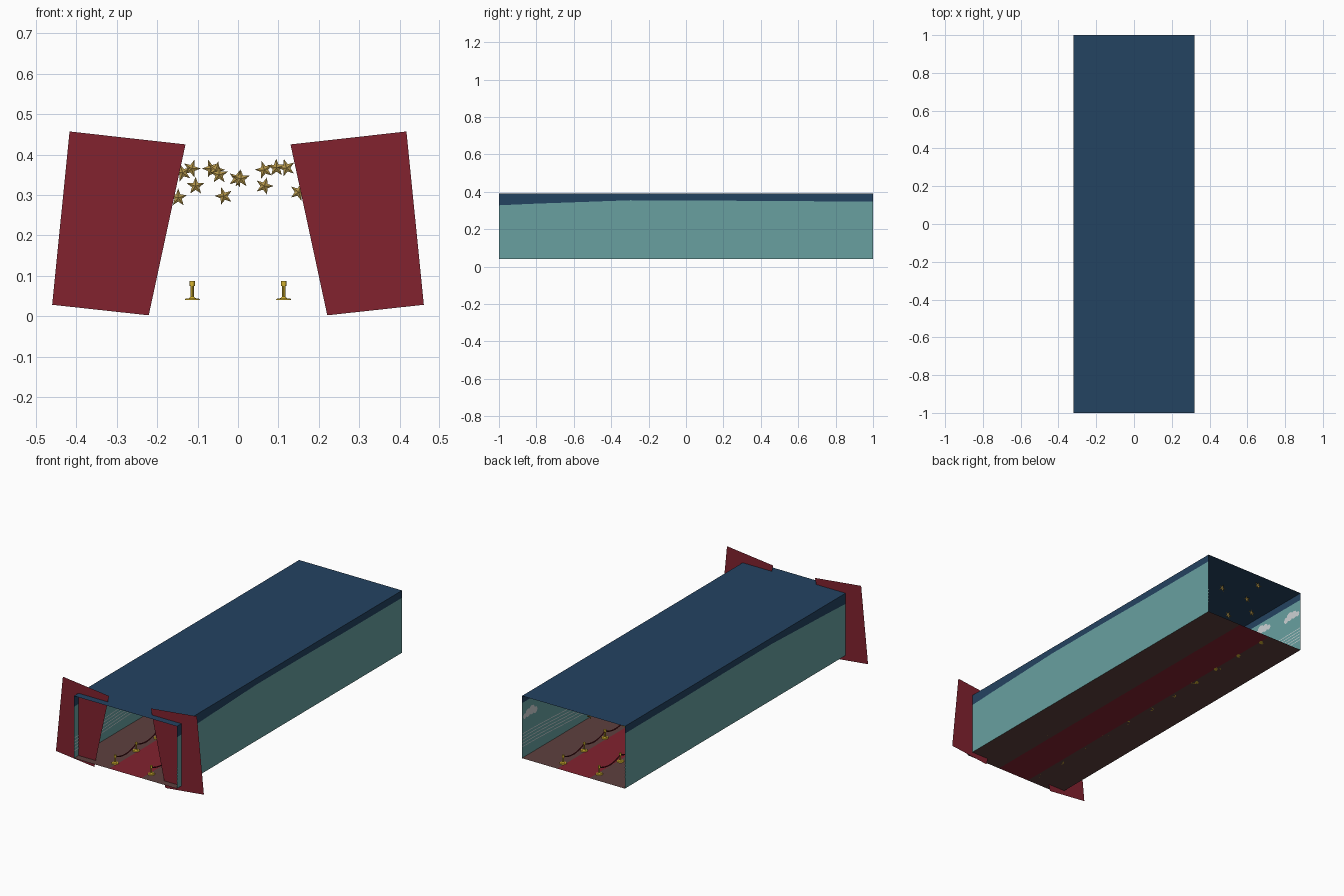
import bpy, bmesh, math
from mathutils import Matrix, Vector

if "Cube" in bpy.data.objects:
    bpy.data.objects.remove(bpy.data.objects["Cube"])

def mat(name, rgb):
    m = bpy.data.materials.new(name)
    lin = [((c / 255 + 0.055) / 1.055) ** 2.4 for c in rgb]
    m.diffuse_color = (*lin, 1)
    m.use_nodes = True
    m.node_tree.nodes["Principled BSDF"].inputs["Base Color"].default_value = m.diffuse_color
    return m

NAVY = mat("navy", (36, 67, 97))
TEAL = mat("teal", (104, 160, 160))
RED = mat("curtain red", (130, 34, 47))
FLOOR = mat("brown floor", (94, 64, 62))
GOLD = mat("bright gold", (214, 180, 48))
STAR = mat("dull gold", (182, 152, 76))
ROPE = mat("dark red rope", (100, 20, 32))
PALE = mat("pale grey", (205, 210, 212))

def finish(name, bm, *mats):
    me = bpy.data.meshes.new(name)
    bm.to_mesh(me)
    bm.free()
    for m in mats:
        me.materials.append(m)
    ob = bpy.data.objects.new(name, me)
    bpy.context.collection.objects.link(ob)
    return ob

def poly(bm, pts, mi=0):
    f = bm.faces.new([bm.verts.new(p) for p in pts])
    f.material_index = mi
    return f

def sheet(name, x0, x1, z, m):
    bm = bmesh.new()
    poly(bm, [(x0, -1, z), (x1, -1, z), (x1, 1, z), (x0, 1, z)])
    return finish(name, bm, m)

W, Z0, Z1 = 0.32, 0.04, 0.39

# Roof, floor and carpet sheets
sheet("roof", -W, W, Z1, NAVY)
sheet("floor_left", -W, -0.1, Z0, FLOOR)
sheet("floor_right", 0.1, W, Z0, FLOOR)
sheet("carpet", -0.1, 0.1, Z0, RED)

# Walls with a wavy navy upper band
band = [(-1, .328), (-.8, .337), (-.6, .344), (-.3, .355), (.1, .354), (.5, .35), (1, .349)]
for s, side in ((-1, "left"), (1, "right")):
    bm = bmesh.new()
    for (ya, za), (yb, zb) in zip(band, band[1:]):
        x = s * W
        poly(bm, [(x, ya, Z0), (x, yb, Z0), (x, yb, zb), (x, ya, za)], 0)
        poly(bm, [(x, ya, za), (x, yb, zb), (x, yb, Z1), (x, ya, Z1)], 1)
    bmesh.ops.remove_doubles(bm, verts=bm.verts, dist=1e-5)
    finish(side + "_wall", bm, TEAL, NAVY)

    # Five wavy pale lines along the inside of the wall
    bm = bmesh.new()
    N = 48
    wave = lambda y: 0.022 * (1 + math.cos(math.pi * 1.5 * (y - 1))) / 2
    for k in range(5):
        z = 0.08 + 0.018 * k
        for i in range(N):
            ya, yb = -1 + 2 * i / N, -1 + 2 * (i + 1) / N
            za, zb = z + wave(ya), z + wave(yb)
            x = s * (W - 0.002)
            poly(bm, [(x, ya, za), (x, yb, zb), (x, yb, zb + .004), (x, ya, za + .004)])
    finish(side + "_wall_lines", bm, PALE)

    # Flat clouds on the inside of the wall, made of overlapping discs
    bm = bmesh.new()
    for n, cy in enumerate((-.7, -.25, .2, .69, .93)):
        cz = 0.27 + 0.025 * (n % 2)
        for j, (dy, dz, r) in enumerate(((-.045, 0, .018), (-.015, .012, .026), (.02, .008, .023), (.05, 0, .015))):
            x = s * (W - 0.003 - 0.0003 * j)
            poly(bm, [(x, cy + dy + r * math.cos(a * math.pi / 6), cz + dz + r * math.sin(a * math.pi / 6))
                      for a in range(12)])
    finish(side + "_clouds", bm, PALE)

# Flat drawn-back curtains just behind the front opening
curtain = [(.417, .457), (.13, .425), (.145, .385), (.154, .335), (.185, .267), (.235, .2),
           (.263, .172), (.232, .112), (.223, .06), (.221, .002), (.46, .028)]
for s, side in ((-1, "left"), (1, "right")):
    bm = bmesh.new()
    f = poly(bm, [(s * x, -0.96, z) for x, z in curtain])
    bmesh.ops.triangulate(bm, faces=[f])
    finish(side + "_curtain", bm, RED)

# Rope posts: base, pole and knob, with sagging ropes between
ys = [-0.93 + 0.186 * i for i in range(11)]
def cone(bm, x, y, z0, z1, r0, r1, n=12):
    bmesh.ops.create_cone(bm, cap_ends=True, segments=n, radius1=r0, radius2=r1, depth=z1 - z0,
                          matrix=Matrix.Translation((x, y, (z0 + z1) / 2)))

for s, side in ((-1, "left"), (1, "right")):
    x = s * 0.113
    bm = bmesh.new()
    for y in ys:
        cone(bm, x, y, Z0, .043, .019, .017)
        cone(bm, x, y, .043, .048, .01, .004)
        cone(bm, x, y, .043, .076, .004, .004, 8)
        cone(bm, x, y, .075, .087, .0065, .0065)
    finish(side + "_rope_posts", bm, GOLD)

    cu = bpy.data.curves.new(side + "_ropes", 'CURVE')
    cu.dimensions = '3D'
    cu.bevel_depth = 0.0032
    cu.bevel_resolution = 1
    for ya, yb in zip(ys, ys[1:]):
        sp = cu.splines.new('POLY')
        sp.points.add(8)
        for i, p in enumerate(sp.points):
            t = i / 8
            p.co = (x, ya + (yb - ya) * t, .078 - .022 * 4 * t * (1 - t), 1)
    cu.materials.append(ROPE)
    bpy.context.collection.objects.link(bpy.data.objects.new(side + "_ropes", cu))

# Faceted five-pointed stars hanging under the roof: x, y, z
stars = [(-.148, .8, .293), (-.137, .62, .355), (-.115, .8, .365), (-.105, .35, .322),
         (-.067, .95, .365), (-.055, .1, .362), (-.047, -.35, .35), (-.035, .5, .297),
         (-.002, -.1, .34), (.007, -.6, .34), (.065, .81, .362), (.065, .2, .322),
         (.095, -.2, .367), (.12, -.5, .367), (.15, .45, .307)]
bm = bmesh.new()
for n, c in enumerate(stars):
    c = Vector(c)
    tilt = 0.35 * math.sin(n * 2.1)
    ring = []
    for i in range(10):
        r = 0.023 if i % 2 == 0 else 0.0095
        a = math.pi / 2 + tilt + i * math.pi / 5
        ring.append(bm.verts.new(c + Vector((r * math.cos(a), 0, r * math.sin(a)))))
    front = bm.verts.new(c + Vector((0, -0.005, 0)))
    back = bm.verts.new(c + Vector((0, 0.005, 0)))
    for i in range(10):
        a, b = ring[i], ring[(i + 1) % 10]
        bm.faces.new((front, b, a)).normal_update()
        bm.faces.new((back, a, b))
bmesh.ops.recalc_face_normals(bm, faces=bm.faces)
finish("hanging_stars", bm, STAR)
